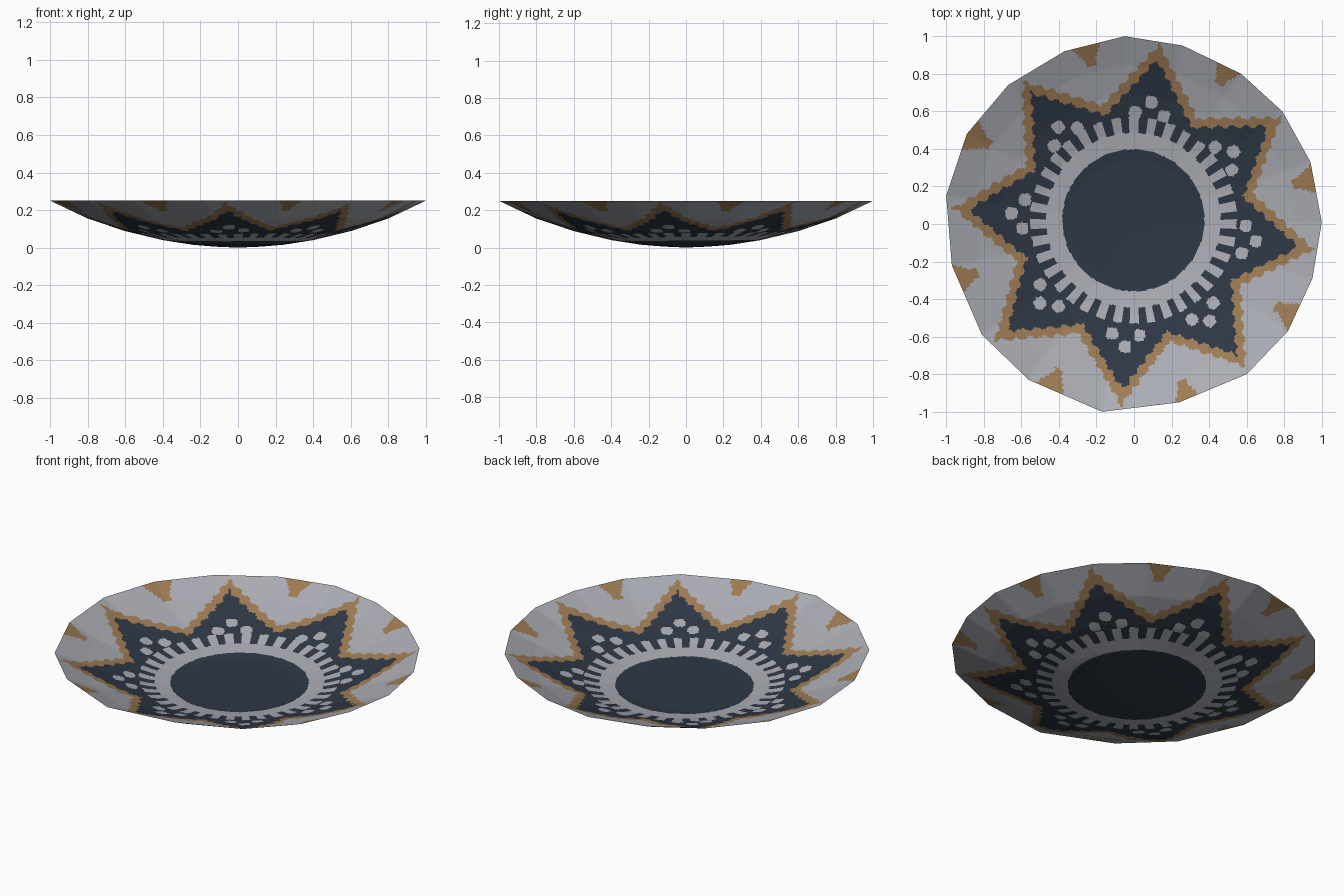
import bpy, math
from mathutils import Vector

if "Cube" in bpy.data.objects:
    bpy.data.objects.remove(bpy.data.objects["Cube"])

# Materials
def material(name, rgb):
    m = bpy.data.materials.new(name)
    m.diffuse_color = (*rgb, 1)
    m.use_nodes = True
    m.node_tree.nodes["Principled BSDF"].inputs["Base Color"].default_value = m.diffuse_color
    return m

MATS = [material("navy_glaze", (0.027, 0.039, 0.060)),
        material("grey_glaze", (0.410, 0.420, 0.462)),
        material("ochre_glaze", (0.345, 0.202, 0.088))]
NAVY, GREY, OCHRE = 0, 1, 2

# Hand-cut many-sided rim, counter-clockwise seen from above
RIM = [Vector(p) for p in (
    (1.0, .01), (.94, .33), (.79, .60), (.57, .80), (.26, .95), (-.05, 1.0),
    (-.37, .92), (-.67, .74), (-.89, .48), (-1.0, .15), (-.97, -.22), (-.81, -.59),
    (-.56, -.83), (-.17, -1.0), (.24, -.95), (.60, -.80), (.82, -.57), (.95, -.29))]
# Profiles as (radius fraction, height)
OUTER = [(0, 0), (.2, .009), (.4, .04), (.6, .088), (.8, .155), (1, .25)]
INNER = [(0, .045), (.35, .05), (.5, .073), (.7, .128), (.85, .183), (1, .25)]
# Directions of the eight star points, degrees
TIPS = [-8, 36, 82, 128, 175, 220, 266, 308, 352]
SUB, RINGS = 26, 96


def height(profile, s):
    for (s0, z0), (s1, z1) in zip(profile, profile[1:]):
        if s <= s1:
            return z0 + (z1 - z0) * (s - s0) / (s1 - s0)
    return profile[-1][1]


def colour(x, y):
    """Painted pattern: disc, toothed ring, dot clusters, star, rim blobs."""
    rd = math.hypot(x + .003, y - .02)              # ring is slightly off centre
    if rd < .378:
        return NAVY
    a = math.degrees(math.atan2(y, x))
    if a < -8:
        a += 360
    tooth = math.cos(36 * math.radians(a)) > -.1
    if rd < .465 or (rd < .55 and tooth):
        return GREY
    r = math.hypot(x, y)
    i = max(k for k in range(8) if TIPS[k] <= a)
    u = (a - TIPS[i]) / (TIPS[i + 1] - TIPS[i])
    f = math.radians(45) * min(u, 1 - u)            # folded angle from the star point
    side = 1 if u < .5 else -1
    px, py = r * math.cos(f), r * math.sin(f)
    # dots: one on the axis, one on each side
    for dx, dy in ((.655, .0), (.59, .075)):
        if abs(px - dx) ** 3 + abs(py - dy) ** 3 < .032 ** 3:
            return GREY
    # star edge from point to valley
    tip = Vector((.885, 0))
    val = Vector((.60 * math.cos(math.pi / 8), .60 * math.sin(math.pi / 8)))
    e = (val - tip).normalized()
    rel = Vector((px, py)) - tip
    d = rel.x * e.y - rel.y * e.x
    along = rel.dot(e)
    wob = .008 * math.sin(along * 85 + side)
    if d + wob < 0:
        return NAVY
    if d - wob < .046:
        return OCHRE
    # rim blobs midway between points
    t = abs(u - .5) * math.radians(45) * r
    if r > .87 and t < .028 + .6 * max(0, r - .90):
        return OCHRE
    return GREY


def shell(name, profile, up):
    """One skin of the dish, coloured face by face."""
    outline = []
    for k, p in enumerate(RIM):
        q = RIM[(k + 1) % len(RIM)]
        outline += [p.lerp(q, j / SUB) for j in range(SUB)]
    n = len(outline)
    # few rings inside the plain disc, dense rings in the pattern
    steps = [.12, .24, .33] + [.35 + .65 * j / RINGS for j in range(RINGS + 1)]
    verts = [(0, 0, height(profile, 0))]
    for s in steps:
        z = height(profile, s)
        verts += [(p.x * s, p.y * s, z) for p in outline]
    faces = [(0, 1 + j, 1 + (j + 1) % n) for j in range(n)]
    for i in range(len(steps) - 1):
        b, c = 1 + i * n, 1 + (i + 1) * n
        for j in range(n):
            k = (j + 1) % n
            faces.append((b + j, c + j, c + k, b + k))
    if not up:
        faces = [f[::-1] for f in faces]
    mesh = bpy.data.meshes.new(name)
    mesh.from_pydata(verts, [], faces)
    for m in MATS:
        mesh.materials.append(m)
    for poly in mesh.polygons:
        c = poly.center
        poly.material_index = colour(c.x, c.y)
        poly.use_smooth = True
    ob = bpy.data.objects.new(name, mesh)
    bpy.context.collection.objects.link(ob)
    return ob


# Dish: inside and underside skins meeting at the rim
shell("dish_inside", INNER, True)
shell("dish_underside", OUTER, False)
